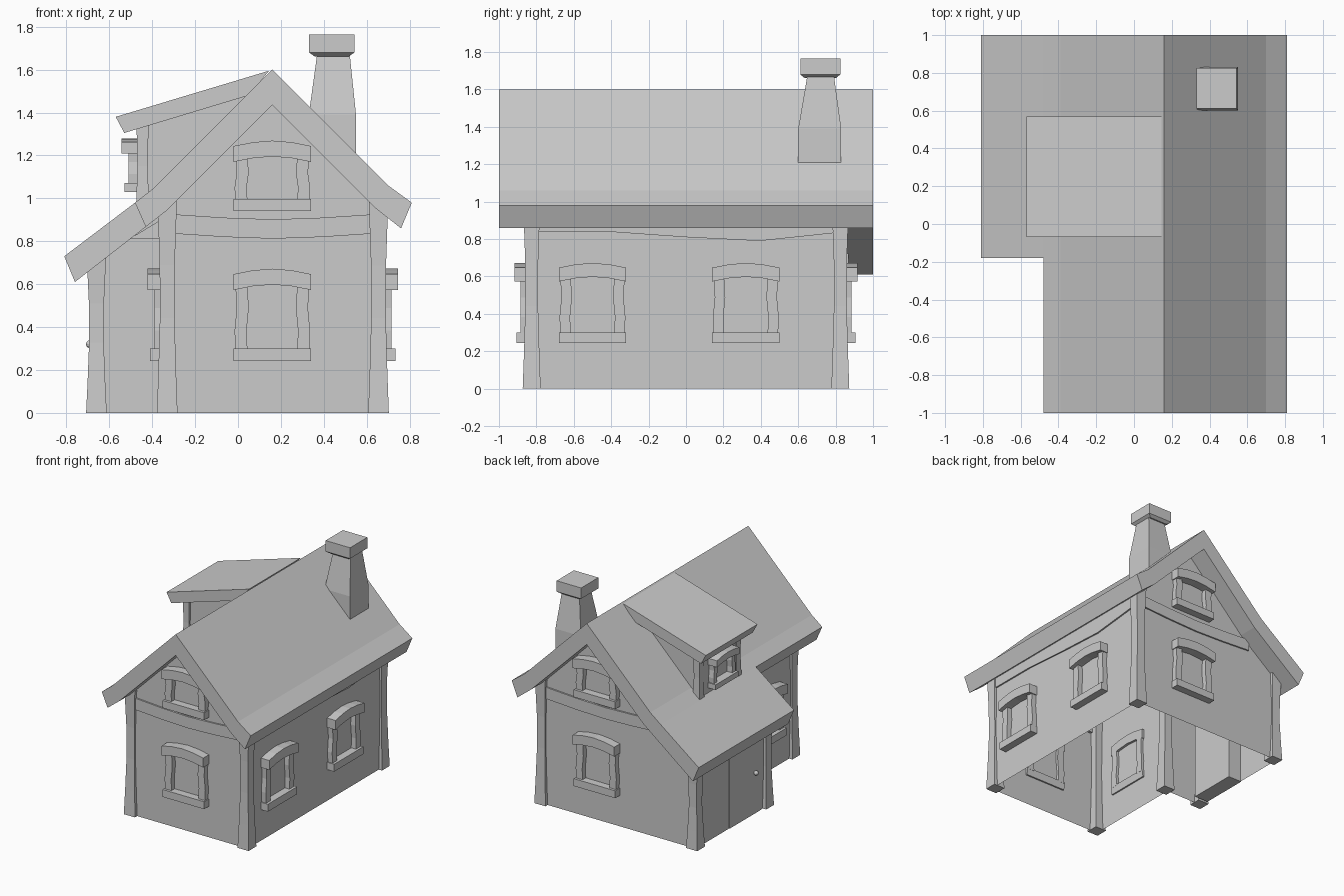
import bpy, bmesh
from math import radians, pi, cos
from mathutils import Matrix

if "Cube" in bpy.data.objects:
    bpy.data.objects.remove(bpy.data.objects["Cube"])


def finish(name, bm, loc=(0, 0, 0), angle=0):
    bmesh.ops.remove_doubles(bm, verts=bm.verts, dist=1e-5)
    bmesh.ops.recalc_face_normals(bm, faces=bm.faces)
    me = bpy.data.meshes.new(name)
    bm.to_mesh(me)
    bm.free()
    ob = bpy.data.objects.new(name, me)
    ob.matrix_world = Matrix.Translation(loc) @ Matrix.Rotation(radians(angle), 4, 'Z')
    bpy.context.collection.objects.link(ob)
    return ob


def prism(name, profile, y0, y1, loc=(0, 0, 0), angle=0):
    """Extrude an (x, z) outline from y0 to y1."""
    bm = bmesh.new()
    face = bm.faces.new([bm.verts.new((x, y0, z)) for x, z in profile])
    ext = bmesh.ops.extrude_face_region(bm, geom=[face])
    for v in ext['geom']:
        if isinstance(v, bmesh.types.BMVert):
            v.co.y = y1
    return finish(name, bm, loc, angle)


def loft(name, rings, loc=(0, 0, 0), angle=0):
    """Skin stacked rectangles given as (cx, cy, half_x, half_y, z)."""
    bm = bmesh.new()
    loops = []
    for cx, cy, hx, hy, z in rings:
        loops.append([bm.verts.new((cx + sx * hx, cy + sy * hy, z))
                      for sx, sy in ((-1, -1), (1, -1), (1, 1), (-1, 1))])
    for a, b in zip(loops, loops[1:]):
        for i in range(4):
            j = (i + 1) % 4
            bm.faces.new((a[i], a[j], b[j], b[i]))
    bm.faces.new(loops[0][::-1])
    bm.faces.new(loops[-1])
    return finish(name, bm, loc, angle)


def box(name, x0, x1, y0, y1, z0, z1, loc=(0, 0, 0), angle=0):
    return prism(name, [(x0, z0), (x1, z0), (x1, z1), (x0, z1)], y0, y1, loc, angle)


# underside of the roof as a height over x
UNDER = [(-0.76, 0.61), (-0.33, 0.945), (0.16, 1.435), (0.64, 0.955), (0.76, 0.86)]


def under(x):
    for (xa, za), (xb, zb) in zip(UNDER, UNDER[1:]):
        if xa <= x <= xb:
            return za + (zb - za) * (x - xa) / (xb - xa)


# roof: full-length gable, plus the longer slope over the wing
prism("main_roof", [(0.16, 1.6), (0.70, 1.06), (0.81, 0.98), (0.76, 0.86), (0.64, 0.955),
                    (0.16, 1.435), (-0.33, 0.945), (-0.43, 0.867), (-0.48, 0.98),
                    (-0.39, 1.05)], -1, 1)
prism("wing_roof", [(-0.48, 0.98), (-0.81, 0.73), (-0.76, 0.61), (-0.43, 0.867)], -0.18, 1)

# walls: L-shaped shell, open below, reaching up to the roof
R, L, W, F, S = 0.675, -0.35, -0.675, 0.845, -0.03
foot = [(L, -F), (R, -F), (R, F), (W, F), (W, S), (L, S)]
bm = bmesh.new()
for (xa, ya), (xb, yb) in zip(foot, foot[1:] + foot[:1]):
    tops = [(xa, ya), (xb, yb)]
    if ya == yb:
        mid = [(x, ya) for x, _ in UNDER if min(xa, xb) < x < max(xa, xb)]
        tops = sorted(tops + mid, reverse=xa > xb)
    pts = [(x, y, under(x) + 0.005) for x, y in tops]
    pts = [(xb, yb, 0), (xa, ya, 0)] + pts
    bm.faces.new([bm.verts.new(p) for p in pts])
finish("walls", bm)

# corner posts, waisted in the middle
for i, (x, y) in enumerate([(0.655, -0.825), (0.655, 0.825), (-0.33, -0.825),
                            (-0.66, 0.825), (-0.66, -0.03), (-0.33, -0.03)]):
    top = under(x) + 0.04
    rings = [(0, 0, h, h, t * top) for t, h in
             ((0, 0.048), (0.2, 0.041), (0.45, 0.034), (0.7, 0.035), (1, 0.045))]
    loft(f"corner_post_{i + 1}", rings, (x, y, 0))


# sagging beams near the top of the walls
def beam(name, u0, u1, lows, highs, loc, angle):
    n = len(lows)
    us = [u0 + (u1 - u0) * i / (n - 1) for i in range(n)]
    outline = list(zip(us, lows)) + list(zip(us, highs))[::-1]
    prism(name, outline, -0.012, 0.02, loc, angle)


low, high = [0.835, 0.82, 0.812, 0.82, 0.835], [0.925, 0.91, 0.902, 0.91, 0.925]
beam("front_beam", -0.29, 0.62, low, high, (0, -F, 0), 0)
beam("back_beam", -0.62, 0.40, low, high, (0, F, 0), 180)
beam("right_beam", -0.79, 0.79, [0.84, 0.838, 0.81, 0.79, 0.832], [0.93] * 5, (R, 0, 0), 90)
beam("wing_beam", -0.50, -0.36, [0.81, 0.81], [0.815, 0.90], (0, S, 0), 0)


# window surround: sill, two crooked jambs, arched lintel
def window(name, loc, angle, h, w=0.36, s=1.0):
    a = w / 2
    rings = [(0, -0.024, a, 0.036, 0), (0, -0.02, a, 0.04, 0.058 * s)]
    loft(name + "_sill", rings, loc, angle)
    for side in (-1, 1):
        rings = [(side * (a * 0.8 + d * s), -0.01, 0.028 * s, 0.03, t * (h - 0.08 * s) + 0.05 * s * (1 - t))
                 for t, d in ((0, 0), (0.3, 0.004), (0.65, -0.006), (1, 0))]
        loft(name + ("_left_jamb" if side < 0 else "_right_jamb"), rings, loc, angle)
    us = [-1, -0.5, 0, 0.5, 1]
    arch = [0.025 * s * cos(u * pi / 2) for u in us]
    outline = [(a * u, h - 0.1 * s + d) for u, d in zip(us, arch)]
    outline += [(a * u, h - 0.026 * s + d) for u, d in zip(us, arch)][::-1]
    prism(name + "_lintel", outline, -0.072, 0.02, loc, angle)


window("front_lower_window", (0.16, -F, 0.243), 0, 0.43)
window("front_upper_window", (0.16, -F, 0.94), 0, 0.33)
window("back_lower_window", (0.16, F, 0.243), 180, 0.43)
window("back_upper_window", (0.16, F, 0.94), 180, 0.33)
window("right_front_window", (R, -0.5, 0.243), 90, 0.43)
window("right_back_window", (R, 0.32, 0.243), 90, 0.43)
window("left_window", (L, -0.48, 0.243), -90, 0.43)

# door with knob on the wing's outer wall
box("door", -0.68, -0.56, 0.04, 0.43, 0.0, 0.6)
bm = bmesh.new()
bmesh.ops.create_uvsphere(bm, u_segments=10, v_segments=6, radius=0.018)
finish("door_knob", bm, (-0.692, 0.12, 0.32))

# shed dormer on the left slope
prism("dormer_roof", [(-0.57, 1.38), (0.145, 1.595), (0.05, 1.48), (-0.53, 1.305)], -0.07, 0.57)
prism("dormer_walls", [(-0.465, 0.95), (-0.465, 1.34), (0.03, 1.485), (0.03, 1.4)], 0.01, 0.49)
for i, y in enumerate((0.02, 0.48)):
    loft(f"dormer_post_{i + 1}", [(-0.445, y, h, h, z) for z, h in
                                  ((0.96, 0.03), (1.15, 0.024), (1.345, 0.028))])
window("dormer_window", (-0.47, 0.25, 1.03), -90, 0.25, 0.28, 0.7)

# chimney with cap
loft("chimney_stack", [(0.44, 0.715, 0.11, 0.115, 1.2), (0.44, 0.715, 0.11, 0.115, 1.39),
                       (0.445, 0.72, 0.075, 0.07, 1.68)])
loft("chimney_cap", [(0.437, 0.718, 0.08, 0.085, 1.662), (0.437, 0.718, 0.106, 0.107, 1.68),
                     (0.437, 0.718, 0.106, 0.107, 1.765)])
